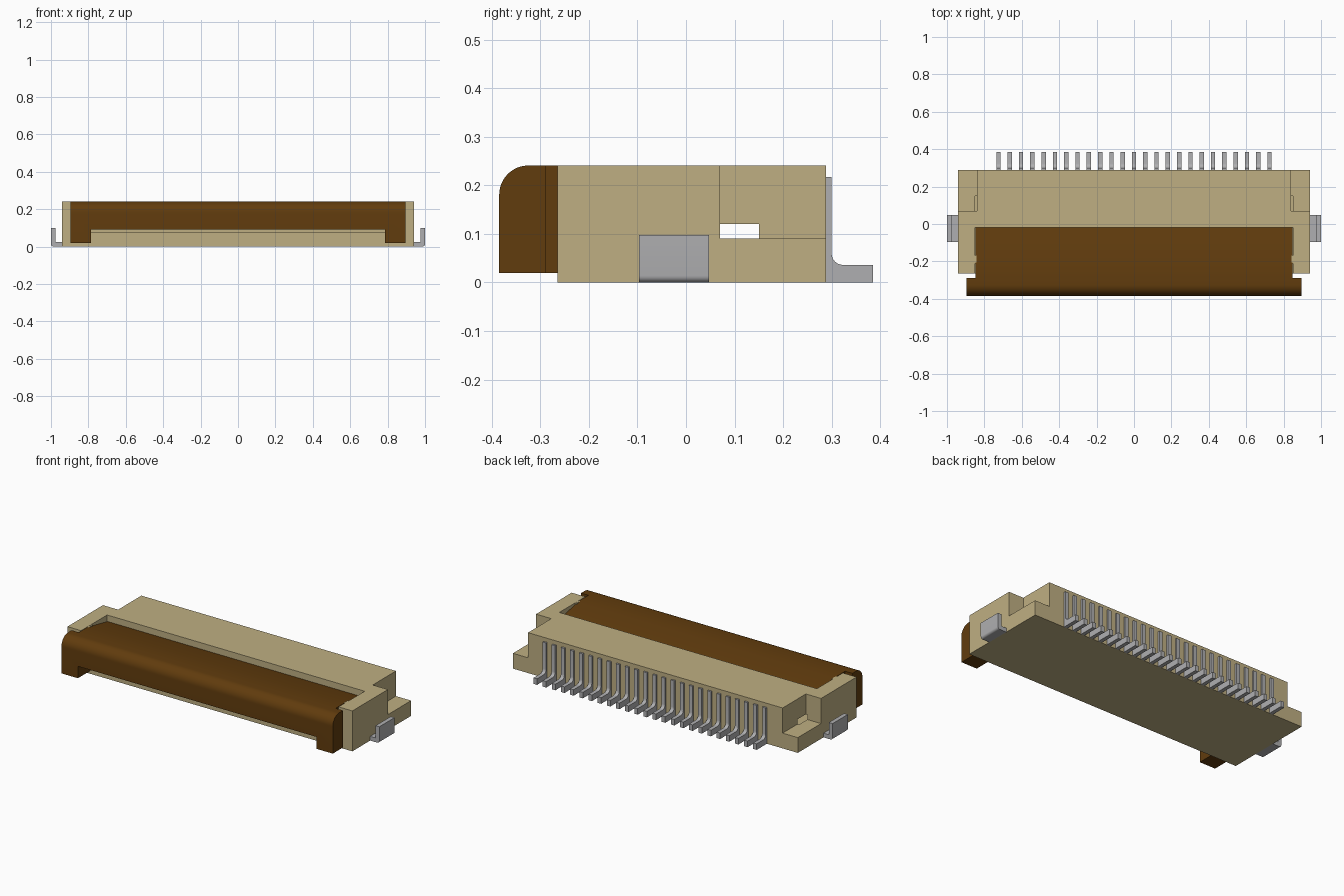
import bpy, bmesh, math
from mathutils import Vector

cube = bpy.data.objects.get("Cube")
if cube:
    bpy.data.objects.remove(cube, do_unlink=True)


def material(name, rgb):
    m = bpy.data.materials.new(name)
    m.use_nodes = True
    m.diffuse_color = (*rgb, 1)
    m.node_tree.nodes["Principled BSDF"].inputs["Base Color"].default_value = (*rgb, 1)
    return m


BEIGE = material("beige plastic", (0.52, 0.43, 0.225))
BROWN = material("brown plastic", (0.12, 0.045, 0.004))
METAL = material("grey metal", (0.43, 0.43, 0.44))


def prism(name, profile, lo, hi, mat, axis="x"):
    """Extrude a profile, (y, z) along x or (x, z) along y."""
    bm = bmesh.new()
    place = (lambda p: (lo, p[0], p[1])) if axis == "x" else (lambda p: (p[0], lo, p[1]))
    step = Vector((hi - lo, 0, 0)) if axis == "x" else Vector((0, hi - lo, 0))
    face = bm.faces.new([bm.verts.new(place(p)) for p in profile])
    ext = bmesh.ops.extrude_face_region(bm, geom=[face])
    verts = [v for v in ext["geom"] if isinstance(v, bmesh.types.BMVert)]
    bmesh.ops.translate(bm, verts=verts, vec=step)
    bmesh.ops.recalc_face_normals(bm, faces=bm.faces)
    me = bpy.data.meshes.new(name)
    bm.to_mesh(me)
    bm.free()
    me.materials.append(mat)
    ob = bpy.data.objects.new(name, me)
    bpy.context.collection.objects.link(ob)
    return ob


def box(name, x, y, z, mat):
    return prism(name, [(y[0], z[0]), (y[1], z[0]), (y[1], z[1]), (y[0], z[1])], x[0], x[1], mat)


def arc(cx, cz, r, a0, a1, n=10):
    angles = [math.radians(a0 + (a1 - a0) * i / n) for i in range(n + 1)]
    return [(cx + r * math.cos(a), cz + r * math.sin(a)) for a in angles]


def activate(ob):
    bpy.ops.object.select_all(action="DESELECT")
    ob.select_set(True)
    bpy.context.view_layer.objects.active = ob


def cut(ob, cutter):
    cutter.hide_render = True
    mod = ob.modifiers.new("cut", "BOOLEAN")
    mod.operation = "DIFFERENCE"
    mod.solver = "EXACT"
    mod.object = cutter
    activate(ob)
    bpy.ops.object.modifier_apply(modifier=mod.name)
    bpy.data.objects.remove(cutter, do_unlink=True)


def smooth(ob):
    activate(ob)
    bpy.ops.object.shade_smooth_by_angle(angle=math.radians(30))


# Housing: block with flap bay, cable slot and stepped rear corners
housing = box("housing", (-0.94, 0.94), (-0.265, 0.289), (0, 0.241), BEIGE)
bay = [(-0.4, 0.075), (0.15, 0.075), (0.15, 0.12), (-0.02, 0.12), (-0.02, 0.4), (-0.4, 0.4)]
cut(housing, prism("bay_cutter", bay, -0.85, 0.85, BEIGE))
for s in (-1, 1):
    xs = sorted((s * 0.84, s * 1.1))
    cut(housing, box("step_cutter", xs, (0.07, 0.5), (0.091, 0.5), BEIGE))

# Flap: rounded front, sloped rear top, two legs at the ends
profile = [(-0.385, 0.02)] + arc(-0.325, 0.181, 0.06, 180, 90, 12)
profile += [(-0.21, 0.241), (-0.02, 0.203), (-0.02, 0.02)]
flap = prism("locking_flap", profile, -0.895, 0.895, BROWN)
cut(flap, box("underside_cutter", (-0.787, 0.787), (-0.6, 0.3), (-0.2, 0.091), BROWN))
cut(flap, box("rear_cutter", (-1.2, 1.2), (-0.265, 0.3), (-0.3, 0.091), BROWN))
for s in (-1, 1):
    xs = sorted((s * 0.847, s * 1.2))
    cut(flap, box("shoulder_cutter", xs, (-0.29, 0.4), (-0.4, 0.6), BROWN))
smooth(flap)

# Pivot stops on the inner side walls
for s, side in ((1, "left"), (-1, "right")):
    xs = sorted((s * 0.841, s * 0.852))
    box(side + "_pivot_stop", xs, (-0.21, -0.168), (0.08, 0.24), BEIGE)

# Solder tabs: L-shaped with rounded outer corner
for s, side in ((1, "left"), (-1, "right")):
    tab = [(0.94, 0)] + arc(0.986, 0.014, 0.014, -90, 0, 6)
    tab += [(1.0, 0.098), (0.975, 0.098), (0.975, 0.025), (0.94, 0.025)]
    smooth(prism(side + "_solder_tab", [(s * x, z) for x, z in tab], -0.097, 0.047, METAL, "y"))

# Row of contact pins along the back
pin = [(0.288, 0), (0.385, 0), (0.385, 0.036)] + arc(0.324, 0.06, 0.024, 270, 180, 6)
pin += [(0.300, 0.217), (0.288, 0.217)]
for i in range(25):
    x = (i - 12) * 0.0604
    smooth(prism(f"contact_pin_{i + 1}", pin, x - 0.0115, x + 0.0115, METAL))
